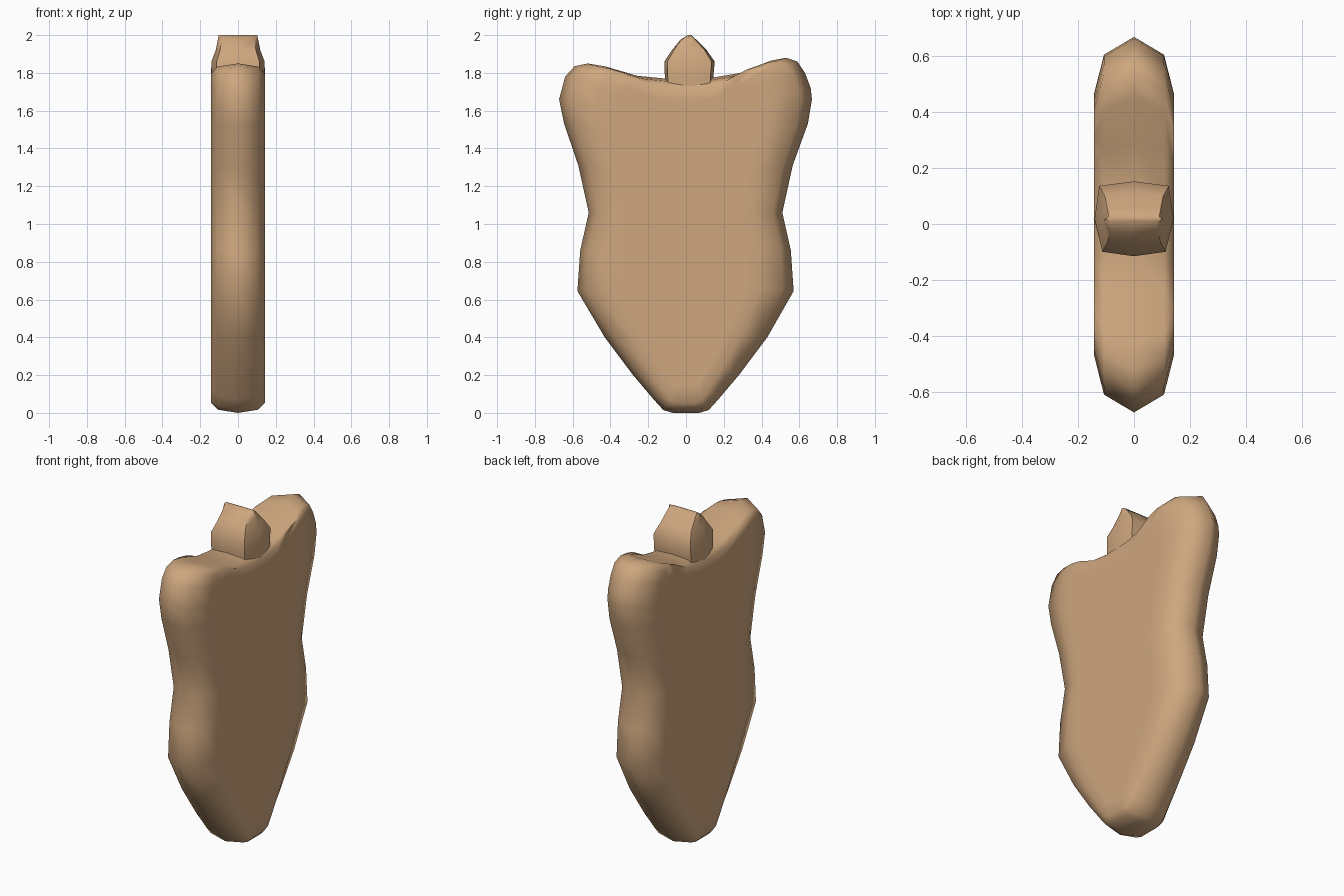
import bpy, bmesh, math

if "Cube" in bpy.data.objects:
    bpy.data.objects.remove(bpy.data.objects["Cube"])

tan = bpy.data.materials.new("warm tan")
tan.diffuse_color = (0.62, 0.385, 0.21, 1)
tan.use_nodes = True
tan.node_tree.nodes["Principled BSDF"].inputs["Base Color"].default_value = tan.diffuse_color


def loft(name, rings, angle):
    """Skin a stack of closed rings with equal point counts and cap both ends."""
    bm = bmesh.new()
    loops = [[bm.verts.new(p) for p in r] for r in rings]
    n = len(loops[0])
    for a, b in zip(loops, loops[1:]):
        for i in range(n):
            j = (i + 1) % n
            bm.faces.new((a[i], a[j], b[j], b[i]))
    bm.faces.new(loops[0][::-1])
    bm.faces.new(loops[-1])
    bmesh.ops.recalc_face_normals(bm, faces=bm.faces)
    me = bpy.data.meshes.new(name)
    bm.to_mesh(me)
    bm.free()
    me.materials.append(tan)
    ob = bpy.data.objects.new(name, me)
    bpy.context.collection.objects.link(ob)
    bpy.ops.object.select_all(action='DESELECT')
    ob.select_set(True)
    bpy.context.view_layer.objects.active = ob
    bpy.ops.object.shade_smooth_by_angle(angle=math.radians(angle))
    return ob


# Body: outline in (y, z), counter-clockwise from the foot
outline = [
    (-0.07, 0.0), (0.07, 0.0), (0.12, 0.015), (0.17, 0.07), (0.28, 0.20), (0.43, 0.40),
    (0.57, 0.645), (0.555, 0.86), (0.51, 1.06), (0.565, 1.31), (0.645, 1.53),
    (0.667, 1.66), (0.66, 1.72), (0.63, 1.80), (0.59, 1.86), (0.53, 1.88),
    (0.45, 1.865), (0.29, 1.80), (0.14, 1.775), (-0.11, 1.77), (-0.26, 1.785),
    (-0.43, 1.835), (-0.52, 1.85), (-0.59, 1.835), (-0.64, 1.78), (-0.672, 1.66),
    (-0.645, 1.53), (-0.57, 1.31), (-0.515, 1.06), (-0.56, 0.86), (-0.575, 0.645),
    (-0.43, 0.40), (-0.28, 0.20), (-0.17, 0.07), (-0.12, 0.015),
]
# Layers from the middle ridge to the flat side: x, y scale, z scale
layers = [(0.0, 1, 1), (0.107, 0.905, 0.982), (0.142, 0.70, 0.945), (0.142, 0.58, 0.85)]
layers = [(-x, a, b) for x, a, b in layers[:0:-1]] + layers
CZ = 0.95
body = [[(x, y * sy, CZ + (z - CZ) * sz) for y, z in outline] for x, sy, sz in layers]
loft("body_slab", body, 70)

# Neck knob: hexagonal rings narrowing to a wedge, (z, half width, y min, y max)
levels = [(1.68, 0.141, -0.11, 0.14), (1.78, 0.141, -0.112, 0.145),
          (1.86, 0.141, -0.115, 0.152), (1.92, 0.118, -0.075, 0.11),
          (1.975, 0.107, -0.03, 0.055), (2.0, 0.102, 0.008, 0.028)]
knob = []
for z, w, y0, y1 in levels:
    m, e = (y0 + y1) / 2, 0.06 * (y1 - y0)
    knob.append([(0, y0, z), (0.8 * w, y0 + e, z), (w, m, z), (0.88 * w, y1 - e, z),
                 (0, y1, z), (-0.88 * w, y1 - e, z), (-w, m, z), (-0.8 * w, y0 + e, z)])
loft("neck_knob", knob, 55)
